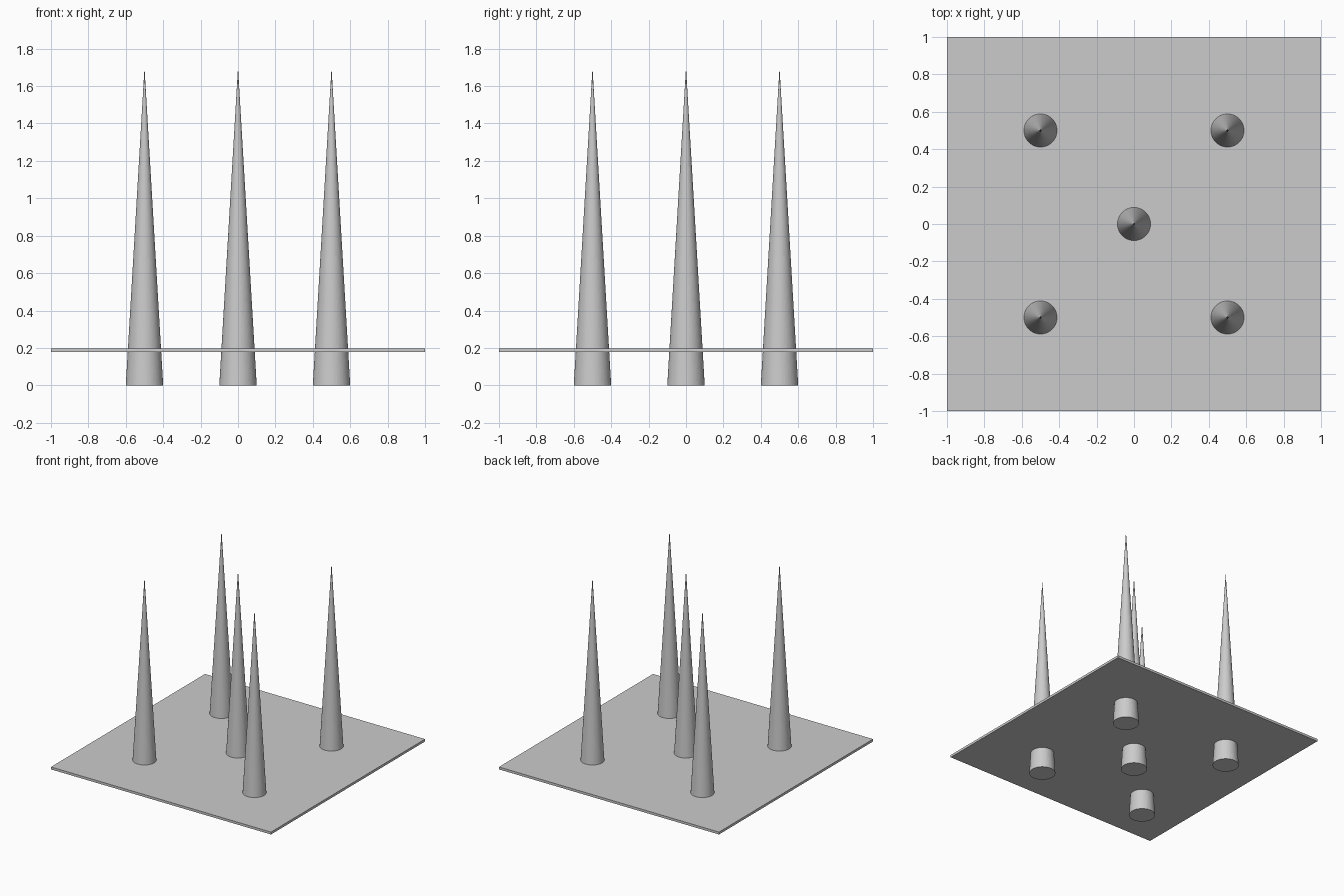
import bpy

if "Cube" in bpy.data.objects:
    bpy.data.objects.remove(bpy.data.objects["Cube"])

HEIGHT = 1.70
RADIUS = 0.10


def add_spike(name, x, y):
    # Tall capped cone standing on the ground
    bpy.ops.mesh.primitive_cone_add(vertices=64, radius1=RADIUS, radius2=0,
                                    depth=HEIGHT, location=(x, y, HEIGHT / 2))
    bpy.context.object.name = name


# Thin square plate pierced by the spikes
bpy.ops.mesh.primitive_cube_add(size=1, location=(0, 0, 0.187))
plate = bpy.context.object
plate.name = "base_plate"
plate.scale = (2, 2, 0.02)
bpy.ops.object.transform_apply(location=False, rotation=False, scale=True)

# One central spike and four around it
add_spike("centre_spike", 0, 0)
for side, x in (("left", -0.5), ("right", 0.5)):
    for end, y in (("front", -0.5), ("back", 0.5)):
        add_spike(f"{end}_{side}_spike", x, y)
